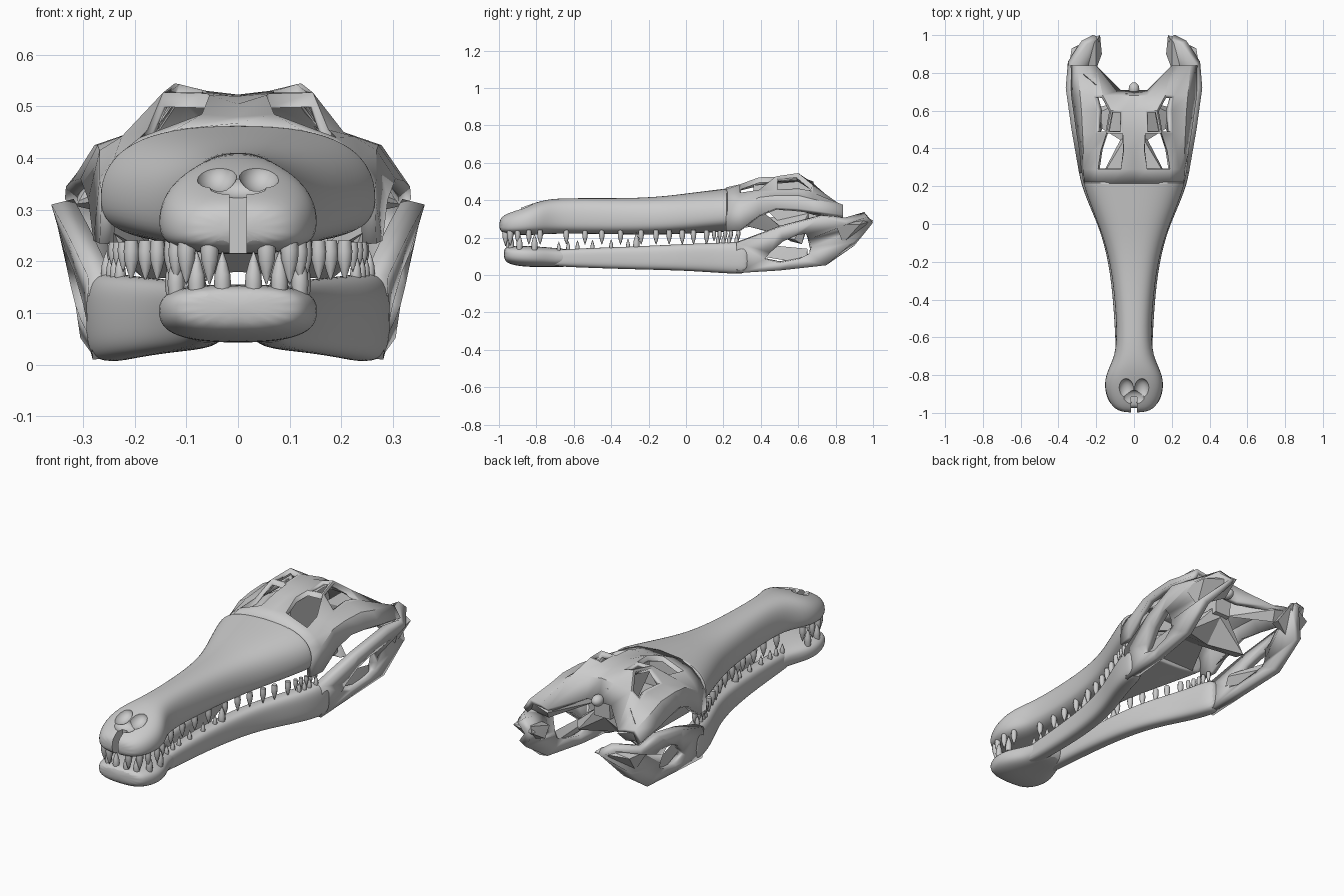
import bpy, bmesh, math
from mathutils import Matrix

if "Cube" in bpy.data.objects:
    bpy.data.objects.remove(bpy.data.objects["Cube"])

bone = bpy.data.materials.new("bone_grey")
bone.use_nodes = True
bone.diffuse_color = (0.6, 0.6, 0.6, 1)
bone.node_tree.nodes["Principled BSDF"].inputs["Base Color"].default_value = (0.6, 0.6, 0.6, 1)


def select(ob):
    bpy.ops.object.select_all(action='DESELECT')
    ob.select_set(True)
    bpy.context.view_layer.objects.active = ob


def finish(name, bm, smooth=None, mirror=False, recalc=True):
    """Turn a bmesh into an object, optionally mirrored across x."""
    if recalc:
        bmesh.ops.recalc_face_normals(bm, faces=bm.faces)
    me = bpy.data.meshes.new(name)
    bm.to_mesh(me)
    bm.free()
    me.materials.append(bone)
    ob = bpy.data.objects.new(name, me)
    bpy.context.collection.objects.link(ob)
    if mirror:
        ob.modifiers.new("mirror", 'MIRROR').use_mirror_merge = False
    if smooth:
        select(ob)
        bpy.ops.object.shade_smooth_by_angle(angle=math.radians(smooth))
    return ob


def interp(table, y, col=1):
    """Linear lookup of a column by the first value of each row."""
    for a, b in zip(table, table[1:]):
        if y <= b[0]:
            t = max(0, (y - a[0]) / (b[0] - a[0]))
            return a[col] + (b[col] - a[col]) * t
    return table[-1][col]


def power(v, e):
    return math.copysign(abs(v) ** e, v)


def loft(name, rows, belly=0.5, e=0.75, mirror=False):
    """Rounded cross-sections (y, centre x, half width, bottom, top) skinned along y."""
    bm, rings, n = bmesh.new(), [], 16
    for y, cx, w, low, high in rows:
        mid, ring = low + belly * (high - low), []
        for i in range(n):
            a = math.tau * (i + 0.5) / n
            s = power(math.sin(a), e)
            z = mid + s * ((high - mid) if s > 0 else (mid - low))
            ring.append(bm.verts.new((cx + w * power(math.cos(a), e), y, z)))
        rings.append(ring)
    for a, b in zip(rings, rings[1:]):
        for i in range(n):
            j = (i + 1) % n
            bm.faces.new((a[i], a[j], b[j], b[i]))
    bm.faces.new(rings[0])
    bm.faces.new(rings[-1])
    ob = finish(name, bm, 60, mirror)
    ob.modifiers.new("round", 'SUBSURF').levels = 2
    ob.modifiers["round"].render_levels = 2
    return ob


def hull(name, points, mirror=True):
    """Faceted bone wrapped around a few points."""
    bm = bmesh.new()
    for p in points:
        bm.verts.new(p)
    out = bmesh.ops.convex_hull(bm, input=bm.verts)
    bmesh.ops.delete(bm, geom=list({v for v in out["geom_interior"] + out["geom_unused"]
                                    if isinstance(v, bmesh.types.BMVert)}), context='VERTS')
    return finish(name, bm, 25, mirror)


def carve(ob, cutters):
    """Apply modifiers and subtract the cutters, then drop them."""
    for c in cutters:
        m = ob.modifiers.new("cut", 'BOOLEAN')
        m.operation, m.object, m.solver = 'DIFFERENCE', c, 'EXACT'
    select(ob)
    for m in list(ob.modifiers):
        bpy.ops.object.modifier_apply(modifier=m.name)
    for c in cutters:
        bpy.data.objects.remove(c)
    bpy.ops.object.shade_smooth_by_angle(angle=math.radians(45))


def ball(name, centre, radii):
    bm = bmesh.new()
    bmesh.ops.create_uvsphere(bm, u_segments=20, v_segments=12, radius=1)
    bm.transform(Matrix.Translation(centre) @ Matrix.Diagonal((*radii, 1)))
    return finish(name, bm, 60)


# Upper snout with bulbous nose
SNOUT = [(-1, 0, .07, .235, .30), (-.96, 0, .13, .215, .33), (-.86, 0, .163, .212, .37),
         (-.78, 0, .146, .215, .398), (-.7, 0, .1, .22, .412), (-.55, 0, .091, .22, .413),
         (-.3, 0, .112, .215, .412), (-.12, 0, .148, .215, .422), (.03, 0, .205, .22, .442),
         (.16, 0, .256, .228, .458), (.22, 0, .273, .23, .466), (.226, 0, .273, .23, .466)]
snout = loft("snout", SNOUT, 0.36, 0.76)
slot = bmesh.new()
bmesh.ops.create_cube(slot, size=1)
slot.transform(Matrix.Translation((0, -.975, .27)) @ Matrix.Diagonal((.032, .12, .16, 1)))
carve(snout, [ball("nostril_cutter", (s * .042, -.88, .375), (.042, .062, .042)) for s in (-1, 1)]
      + [ball("nostril_front_cutter", (0, -.925, .352), (.06, .045, .03)),
         finish("slot_cutter", slot)])

# Lower jaw: front bulb and two long branches
BULB = [(-.975, 0, .1, .08, .145), (-.945, 0, .138, .055, .155), (-.86, 0, .163, .042, .158),
        (-.78, 0, .146, .042, .152), (-.7, 0, .102, .042, .145), (-.58, 0, .09, .042, .135)]
loft("lower_jaw_tip", BULB, 0.55, 0.72)
BRANCH = [(-.78, .06, .035, .05, .13), (-.6, .058, .04, .04, .142), (-.3, .075, .043, .03, .152),
          (-.1, .112, .046, .025, .162), (.03, .158, .048, .02, .168), (.18, .22, .053, .01, .174),
          (.29, .247, .05, .003, .18), (.34, .26, .035, .015, .17)]
loft("lower_jaw_branch", BRANCH, 0.5, 0.65, mirror=True)

# Rear jaw plate with a window
SPREAD = [(.27, .298, .06), (.5, .338, .2), (.8, .37, .26), (.94, .335, .26), (1, .22, .26)]
OUTER = [(.27, .01), (.5, .024), (.75, .052), (.9, .18), (1, .28), (.97, .31), (.86, .27),
         (.72, .31), (.5, .255), (.27, .172)]
WINDOW = [(.42, .085), (.5, .065), (.6, .085), (.66, .115), (.67, .15), (.66, .19), (.64, .22),
          (.6, .215), (.52, .18), (.45, .12)]
bm = bmesh.new()
edge, rim = ([bm.verts.new((interp(SPREAD, y) - max(0, .29 - z) * interp(SPREAD, y, 2), y, z))
              for y, z in loop] for loop in (OUTER, WINDOW))
for i in range(len(edge)):
    j = (i + 1) % len(edge)
    bm.faces.new((edge[i], edge[j], rim[j], rim[i]))
plate = finish("rear_jaw_plate", bm, 30, True, recalc=False)
thick = plate.modifiers.new("thickness", 'SOLIDIFY')
thick.thickness, thick.offset = 0.045, -1
hull("jaw_hinge", [(.2, .82, .26), (.17, .9, .23), (.18, 1, .29), (.2, .97, .31), (.33, .93, .27),
                   (.35, .8, .27), (.3, .84, .17)])
hull("window_strut", [(.25, .44, .16), (.25, .4, .1), (.29, .65, .14), (.29, .64, .06),
                      (.235, .44, .14), (.27, .65, .1)])

# Skull roof: half sections from centre line to cheek, with openings inset and removed
ROOF = [(.215, (0, .468), (.12, .456), (.19, .428), (.235, .385), (.264, .33), (.268, .235)),
        (.29, (0, .48), (.07, .485), (.19, .44), (.24, .40), (.268, .36), (.28, .24)),
        (.39, (0, .505), (.055, .522), (.175, .455), (.225, .442), (.268, .415), (.29, .32)),
        (.48, (0, .52), (.06, .525), (.145, .527), (.205, .45), (.272, .425), (.305, .36)),
        (.6, (0, .523), (.06, .53), (.122, .545), (.2, .452), (.278, .425), (.322, .355)),
        (.68, (0, .5), (.07, .49), (.165, .48), (.215, .44), (.285, .405), (.333, .345)),
        (.84, (0, .39), (.07, .39), (.2, .35), (.24, .365), (.3, .375), (.335, .32))]
bm, grid = bmesh.new(), []
for y, *half in ROOF:
    full = [(-x, z, k) for k, (x, z) in reversed(list(enumerate(half))) if k]
    full += [(x, z, k) for k, (x, z) in enumerate(half)]
    grid.append([bm.verts.new((x, min(y, .71) if k < 2 else y, z)) for x, z, k in full])
OPENINGS = {"eye": [(1, 1), (2, 1)], "crown": [(3, 1)], "temple": [(3, 2), (4, 2)]}
holes = {part: [] for part in OPENINGS}
for r, (a, b) in enumerate(zip(grid, grid[1:])):
    for c in range(10):
        f = bm.faces.new((a[c], a[c + 1], b[c + 1], b[c]))
        side = c - 5 if c >= 5 else 4 - c
        for part, cells in OPENINGS.items():
            if (r, side) in cells:
                holes[part].append(f)
for faces in holes.values():
    bmesh.ops.inset_region(bm, faces=faces, thickness=.014)
    bmesh.ops.delete(bm, geom=faces, context='FACES')
roof = finish("skull_roof", bm, 30, recalc=False)
thick = roof.modifiers.new("thickness", 'SOLIDIFY')
thick.thickness, thick.offset = 0.028, -1

# Inner skull bones
hull("braincase", [(x, y, z) for x in (-.045, .045) for y, z in
                   ((.36, .42), (.36, .48), (.5, .28), (.68, .3), (.69, .46), (.6, .5))], False)
ball("neck_knob", (0, .715, .40), (.028, .035, .028))
hull("jaw_joint_bone", [(.07, .6, .42), (.12, .67, .46), (.2, .84, .33), (.31, .83, .36),
                        (.325, .81, .31), (.22, .8, .285), (.07, .62, .34)])
hull("palate_wing", [(0, .4, .27), (0, .4, .3), (0, .66, .29), (.03, .66, .34), (.21, .53, .2),
                     (.18, .62, .165), (.21, .58, .19), (0, .56, .18)])
hull("cheek_strut", [(.27, .36, .3), (.27, .42, .33), (.25, .33, .26), (.16, .52, .21),
                     (.17, .57, .2), (.18, .53, .24)])
hull("palate_shelf", [(s * x, y, z) for s in (-1, 1) for x, y, z in
                      ((.2, .2, .25), (.07, .45, .26), (.2, .2, .28), (.05, .45, .3))], False)


# Teeth: tapered pegs set along each jaw edge
def teeth(name, spots, direction):
    bm = bmesh.new()
    shape = [(-.15, .85), (.15, 1), (.4, .92), (.7, .55), (1, .06)]
    for x, y, z, length in spots:
        radius, rings = length * .22, []
        for t, r in shape:
            rings.append([bm.verts.new((x + math.cos(a) * r * radius,
                                        y + math.sin(a) * r * radius, z + direction * t * length))
                          for a in (math.tau * i / 8 for i in range(8))])
        for a, b in zip(rings, rings[1:]):
            for i in range(8):
                bm.faces.new((a[i], a[i - 1], b[i - 1], b[i]))
        bm.faces.new(rings[0])
        bm.faces.new(rings[-1])
    finish(name, bm, 50, True)


UPPER = [-.9, -.84, -.78, -.64, -.54, -.45, -.35, -.24, -.16, -.09, -.02, .04, .11, .15, .18, .21,
         .24, .28]
spots = [(interp(SNOUT, y, 2) - .03, y, .23, .05 if y > .12 else .068) for y in UPPER]
spots += [(x, y, .235, .08) for x, y in ((.055, -.965), (.1, -.94))]
teeth("upper_teeth", spots, -1)
LOWER = [-.68, -.63, -.58, -.5, -.4, -.31, -.265, .17, .2, .23, .27]
spots = [(interp(BRANCH, y, 1) + .012, y, interp(BRANCH, y, 4) - .008,
          .08 if -.28 < y < -.2 else .05) for y in LOWER]
spots += [(x, y, .145, .075) for x, y in ((.03, -.945), (.08, -.935), (.12, -.89), (.125, -.81))]
teeth("lower_teeth", spots, 1)
